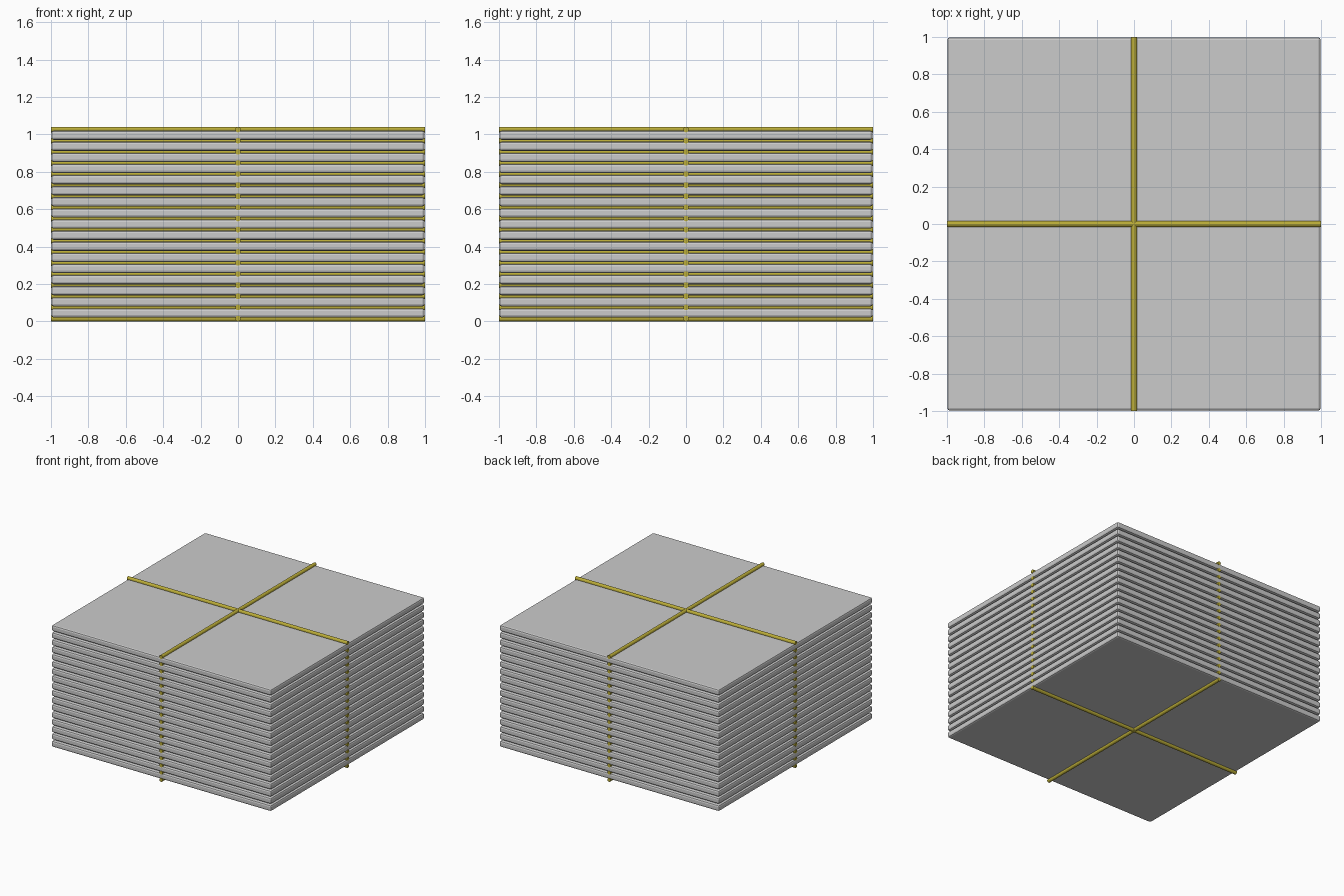
import bpy, math
from mathutils import Matrix

if "Cube" in bpy.data.objects:
    bpy.data.objects.remove(bpy.data.objects["Cube"])

COUNT = 17            # tiles in the stack
R = 0.015             # spacer bar radius
PITCH = (1.04 - 2 * R) / COUNT
GAP = 0.010           # visible gap between tiles

yellow = bpy.data.materials.new("yellow")
yellow.diffuse_color = (0.50, 0.42, 0.04, 1)
yellow.use_nodes = True
yellow.node_tree.nodes["Principled BSDF"].inputs["Base Color"].default_value = yellow.diffuse_color

def tile(name, z):
    # square slab with bevelled rim
    bpy.ops.mesh.primitive_cube_add(size=1, location=(0, 0, z))
    o = bpy.context.object
    o.name = name
    o.data.transform(Matrix.Diagonal((1.996, 1.996, PITCH - GAP, 1)))
    b = o.modifiers.new("bevel", 'BEVEL')
    b.width = 0.013
    b.segments = 2

def bar(name, z, rot):
    # thin round rod lying flat
    bpy.ops.mesh.primitive_cylinder_add(vertices=12, radius=R, depth=2, location=(0, 0, z), rotation=rot)
    o = bpy.context.object
    o.name = name
    o.data.materials.append(yellow)

# crossed spacers at every level, tiles between them
for i in range(COUNT + 1):
    z = R + i * PITCH
    bar(f"spacer_x_{i}", z, (0, math.pi / 2, 0))
    bar(f"spacer_y_{i}", z, (math.pi / 2, 0, 0))
    if i < COUNT:
        tile(f"tile_{i}", z + PITCH / 2)
